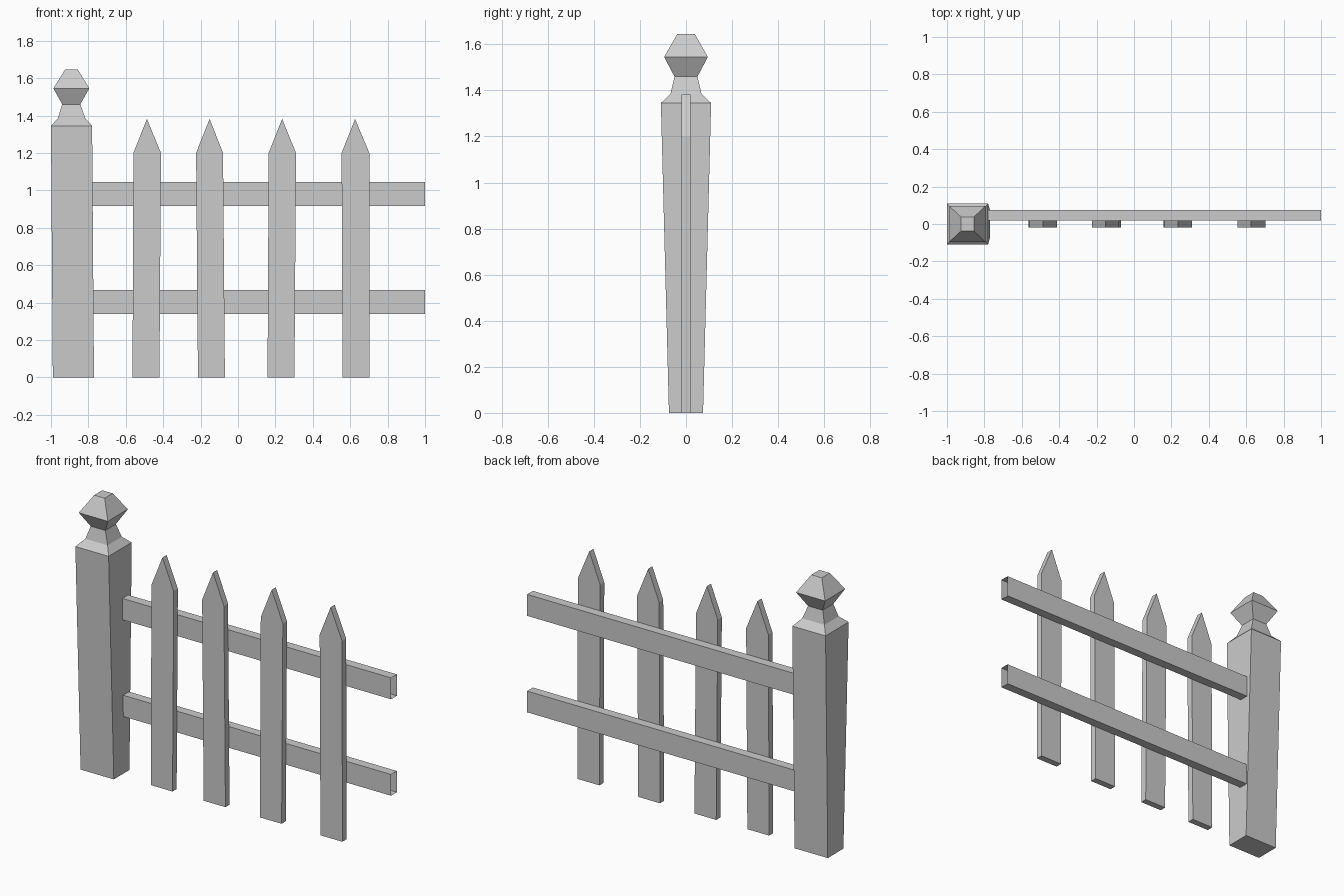
import bpy, bmesh

if "Cube" in bpy.data.objects:
    bpy.data.objects.remove(bpy.data.objects["Cube"])


def make_object(name, bm):
    bmesh.ops.recalc_face_normals(bm, faces=bm.faces)
    mesh = bpy.data.meshes.new(name)
    bm.to_mesh(mesh)
    bm.free()
    obj = bpy.data.objects.new(name, mesh)
    bpy.context.collection.objects.link(obj)
    return obj


def bridge(bm, a, b):
    for i in range(len(a)):
        j = (i + 1) % len(a)
        bm.faces.new((a[i], a[j], b[j], b[i]))


def loft(name, rings, capped=True):
    """Join matching rings of points into one tube, optionally closed."""
    bm = bmesh.new()
    loops = [[bm.verts.new(p) for p in ring] for ring in rings]
    for a, b in zip(loops, loops[1:]):
        bridge(bm, a, b)
    if capped:
        bm.faces.new(loops[0])
        bm.faces.new(loops[-1])
    return make_object(name, bm)


# Post: tapered square shaft with faceted finial (x0, x1, half depth, z)
post_profile = [
    (-0.99, -0.77, 0.074, 0.0),
    (-1.0, -0.78, 0.109, 1.345),
    (-0.963, -0.816, 0.067, 1.385),
    (-0.94, -0.843, 0.05, 1.46),
    (-0.987, -0.795, 0.095, 1.545),
    (-0.925, -0.856, 0.038, 1.645),
]
loft("post", [[(x0, -d, z), (x1, -d, z), (x1, d, z), (x0, d, z)]
              for x0, x1, d, z in post_profile])

# Pickets: slightly leaning pointed boards (bottom x0, x1, shoulder x0, x1, tip)
pickets = [
    (-0.564, -0.42, -0.559, -0.412, -0.487),
    (-0.214, -0.07, -0.224, -0.08, -0.152),
    (0.158, 0.302, 0.164, 0.31, 0.236),
    (0.559, 0.704, 0.554, 0.702, 0.626),
]
for b0, b1, s0, s1, tip in pickets:
    outline = [(b0, 0), (b1, 0), (s1, 1.2), (tip, 1.382), (s0, 1.2)]
    loft("picket", [[(x, y, z) for x, z in outline] for y in (-0.019, 0.02)])

# Rails: open-ended boards behind the pickets
for name, z0, z1 in (("lower_rail", 0.34, 0.467), ("upper_rail", 0.917, 1.045)):
    loft(name, [[(x, 0.019, z0), (x, 0.074, z0), (x, 0.074, z1), (x, 0.019, z1)]
                for x in (-0.778, 1.0)], capped=False)
